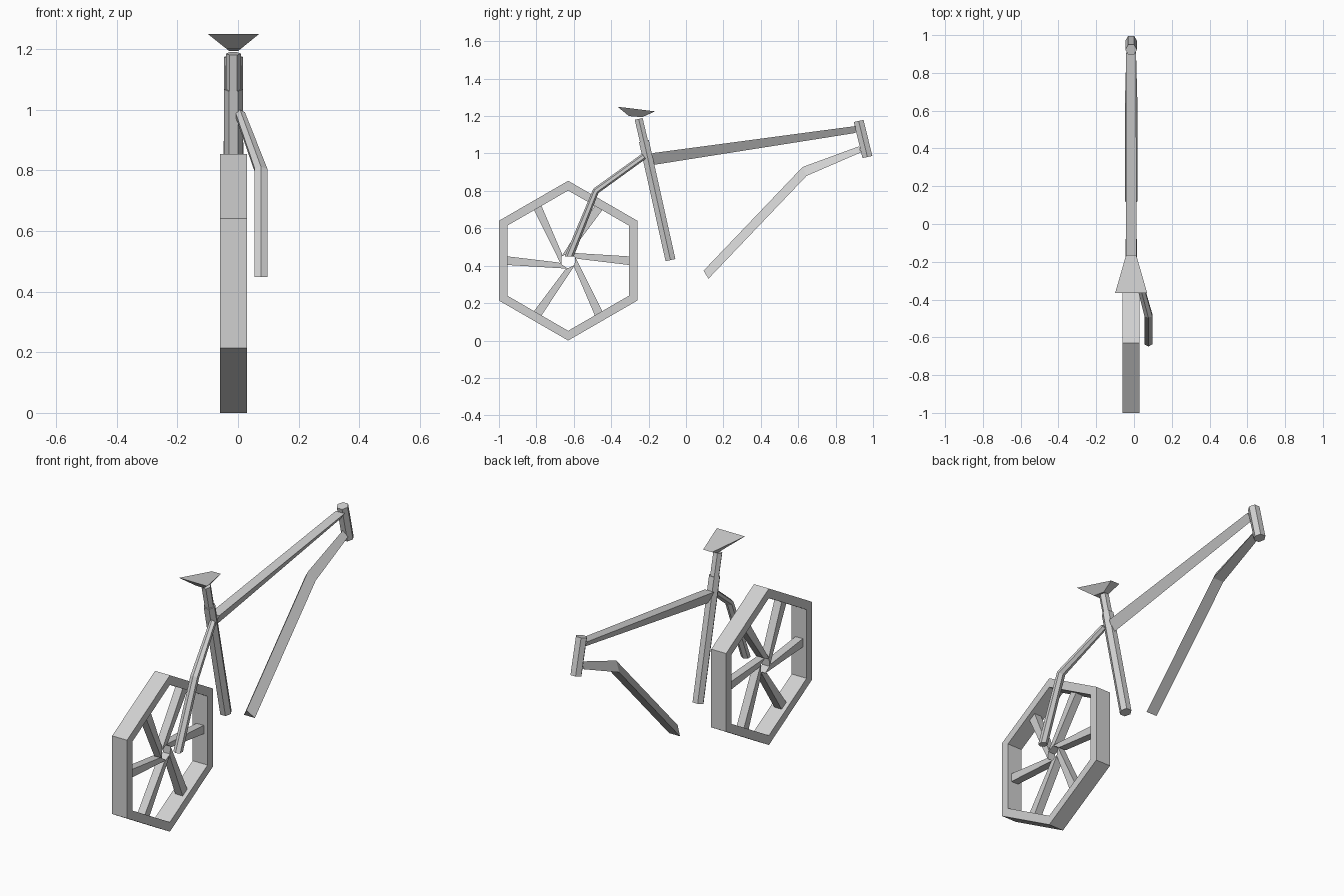
import bpy, bmesh
from math import sin, cos, radians, sqrt
from mathutils import Vector, Matrix

cube = bpy.data.objects.get("Cube")
if cube:
    bpy.data.objects.remove(cube, do_unlink=True)

grey = bpy.data.materials.new("light_grey")
grey.use_nodes = True
colour = (0.63, 0.63, 0.63, 1)
grey.diffuse_color = colour
grey.node_tree.nodes["Principled BSDF"].inputs["Base Color"].default_value = colour

MID = -0.015  # x of the frame's centre plane

# Cross-sections as (across, up) pairs
SQUARE = [(-.5, -.5), (.5, -.5), (.5, .5), (-.5, .5)]
POINT_DOWN = [(-.5, .5), (.5, .5), (0, -.5)]
POINT_UP = [(-.5, -.5), (.5, -.5), (0, .5)]
HEX_SIDE = [(cos(radians(60 * k)), sin(radians(60 * k))) for k in range(6)]
HEX_UP = [(v, u) for u, v in HEX_SIDE]


def loft(name, shape, stations, closed=False):
    """Skin a shape through stations (x, y, z, width, height, tilt in the side plane)."""
    bm = bmesh.new()
    rings = []
    for x, y, z, w, h, tilt in stations:
        a = radians(tilt)
        rings.append([bm.verts.new((x + u * w, y + v * h * cos(a), z + v * h * sin(a)))
                      for u, v in shape])
    n = len(shape)
    pairs = list(zip(rings, rings[1:]))
    if closed:
        pairs.append((rings[-1], rings[0]))
    else:
        bm.faces.new(rings[0])
        bm.faces.new(rings[-1])
    for a, b in pairs:
        for i in range(n):
            j = (i + 1) % n
            bm.faces.new((a[i], a[j], b[j], b[i]))
    return finish(name, bm)


def finish(name, bm):
    bmesh.ops.recalc_face_normals(bm, faces=bm.faces)
    mesh = bpy.data.meshes.new(name)
    bm.to_mesh(mesh)
    bm.free()
    mesh.materials.append(grey)
    obj = bpy.data.objects.new(name, mesh)
    bpy.context.collection.objects.link(obj)
    return obj


def hex_tube(name, bottom, top, radius):
    """Straight six-sided tube leaning back by the same angle as the seat tube."""
    return loft(name, HEX_SIDE, [(MID, y, z, radius, radius, 12.5) for y, z in (bottom, top)])


# Wheel rim
WY, WZ, R = -0.63, 0.427, 0.427
mid_r = R - 0.026
loft("wheel_rim", SQUARE,
     [(MID, WY + mid_r * cos(radians(a)), WZ + mid_r * sin(radians(a)), 0.09, 0.052, a)
      for a in range(30, 390, 60)], closed=True)

# Six offset spokes
spoke = [(0.325, 0.023), (0.325, -0.023), (0.05, 0.01), (0.0, 0.043)]
for k in range(6):
    turn = Matrix.Rotation(radians(60 * k), 2)
    pts = [turn @ Vector(p) for p in spoke]
    bm = bmesh.new()
    sides = [[bm.verts.new((MID + s * 0.022, WY + p.x, WZ + p.y)) for p in pts] for s in (-1, 1)]
    for side in sides:
        bm.faces.new(side)
    for i in range(4):
        j = (i + 1) % 4
        bm.faces.new((sides[0][i], sides[0][j], sides[1][j], sides[1][i]))
    finish("wheel_spoke_%d" % (k + 1), bm)

# Upright tubes
hex_tube("seat_tube", (-0.083, 0.43), (-0.225, 1.067), 0.031)
hex_tube("seat_post", (-0.205, 0.98), (-0.253, 1.185), 0.025)
hex_tube("head_tube", (0.97, 0.981), (0.923, 1.174), 0.031)

# Top tube: triangular, flat side up
loft("top_tube", POINT_DOWN, [(MID, -0.18, 0.97, 0.055, 0.064, 90),
                              (MID, 0.905, 1.128, 0.053, 0.037, 90)])

# Bent down tube: triangular, ridge up
loft("down_tube", POINT_UP, [(MID, 0.107, 0.352, 0.066, 0.05, 122),
                             (MID, 0.634, 0.904, 0.066, 0.052, 114),
                             (MID, 0.93, 1.022, 0.05, 0.034, 108)])

# Single stay arm beside the wheel
loft("wheel_stay", HEX_UP, [(0.076, -0.625, 0.448, 0.024, 0.024, 180),
                            (0.076, -0.482, 0.80, 0.024, 0.018, 140),
                            (0.007, -0.225, 0.985, 0.018, 0.017, 125)])

# Saddle: wide at the rear, tapering below
bm = bmesh.new()
top = [bm.verts.new(p) for p in ((-0.1, -0.366, 1.25), (0.07, -0.366, 1.25),
                                 (0.012, -0.165, 1.225), (-0.042, -0.165, 1.225))]
low = [bm.verts.new(p) for p in ((-0.037, -0.305, 1.2), (0.008, -0.305, 1.2),
                                 (0.001, -0.235, 1.194), (-0.03, -0.235, 1.194))]
bm.faces.new(top)
bm.faces.new(low)
for i in range(4):
    j = (i + 1) % 4
    bm.faces.new((top[i], top[j], low[j], low[i]))
finish("saddle", bm)
